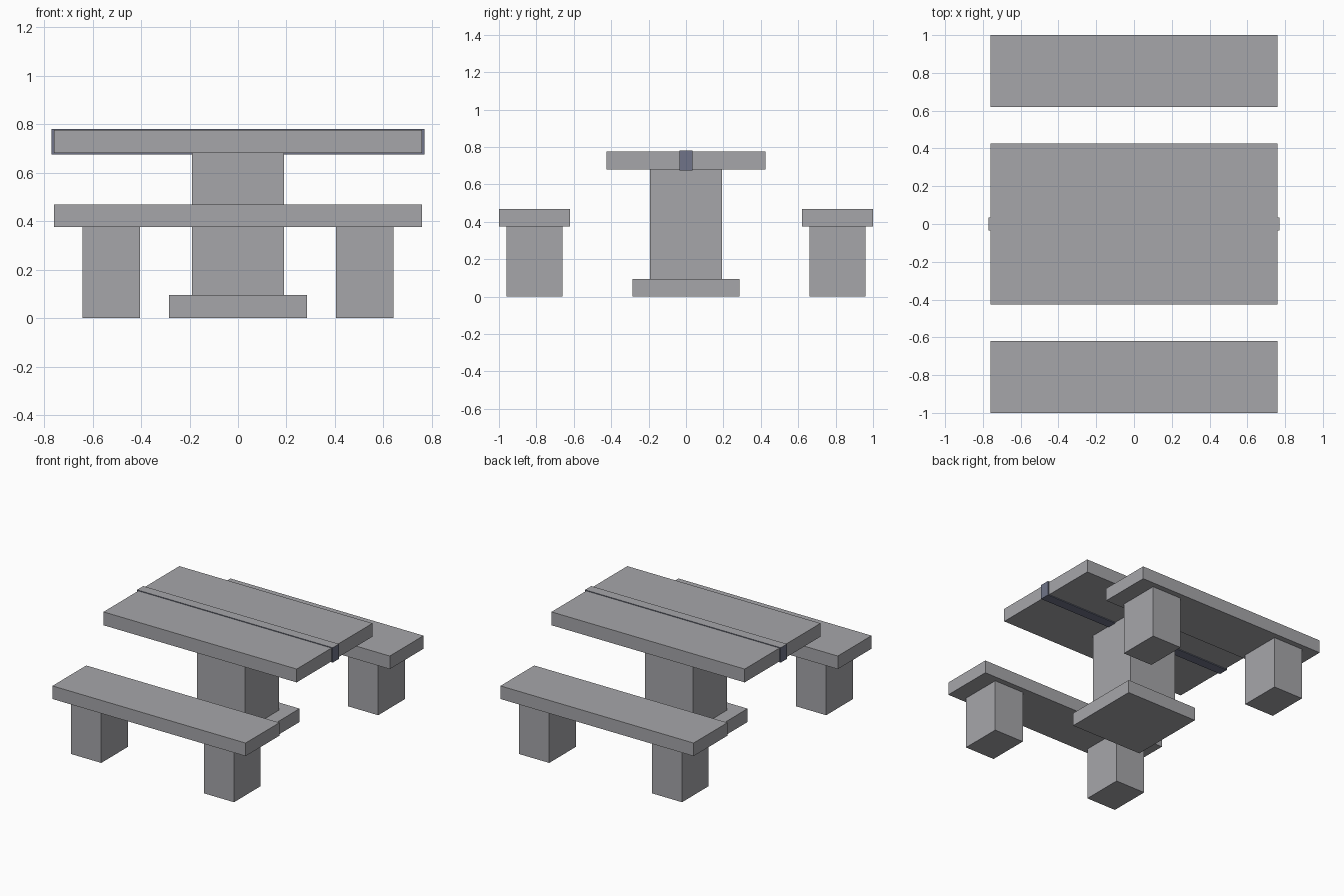
import bpy
import bmesh

cube = bpy.data.objects.get("Cube")
if cube:
    bpy.data.objects.remove(cube, do_unlink=True)


def material(name, rgb):
    mat = bpy.data.materials.new(name)
    mat.use_nodes = True
    color = (*rgb, 1.0)
    mat.diffuse_color = color
    bsdf = next(n for n in mat.node_tree.nodes if n.type == 'BSDF_PRINCIPLED')
    bsdf.inputs["Base Color"].default_value = color
    return mat


concrete = material("concrete grey", (0.38, 0.38, 0.40))
slate = material("slate blue grey", (0.16, 0.175, 0.25))


def box(name, x, y, z, mats=(concrete,)):
    """Box from (low, high) ranges on each axis."""
    bm = bmesh.new()
    bmesh.ops.create_cube(bm, size=1)
    for v in bm.verts:
        v.co = [lo + (c + 0.5) * (hi - lo) for c, (lo, hi) in zip(v.co, (x, y, z))]
    bm.normal_update()
    mesh = bpy.data.meshes.new(name)
    bm.to_mesh(mesh)
    bm.free()
    for mat in mats:
        mesh.materials.append(mat)
    obj = bpy.data.objects.new(name, mesh)
    bpy.context.collection.objects.link(obj)
    return obj


def both(half):
    return (-half, half)


def side(lo, hi, sign):
    return (lo, hi) if sign > 0 else (-hi, -lo)


# Table: foot, pillar and slab
box("table_base", both(0.285), both(0.285), (0, 0.095))
box("table_pillar", both(0.19), both(0.192), (0.095, 0.68))
box("table_top", both(0.76), both(0.426), (0.68, 0.775))

# Centre strip wrapping the slab: slate sides and underside, concrete top
strip = box("centre_strip", both(0.77), both(0.035), (0.674, 0.78), (concrete, slate))
for face in strip.data.polygons:
    face.material_index = 0 if face.normal.z > 0.5 else 1

# Benches along the front and back, each on two block legs
for sy, row in ((-1, "front"), (1, "back")):
    box(row + "_bench_seat", both(0.76), side(0.62, 1.0, sy), (0.375, 0.468))
    for sx, hand in ((-1, "right"), (1, "left")):
        box(f"{row}_bench_{hand}_leg", side(0.404, 0.641, sx),
            side(0.66, 0.96, sy), (0, 0.375))
